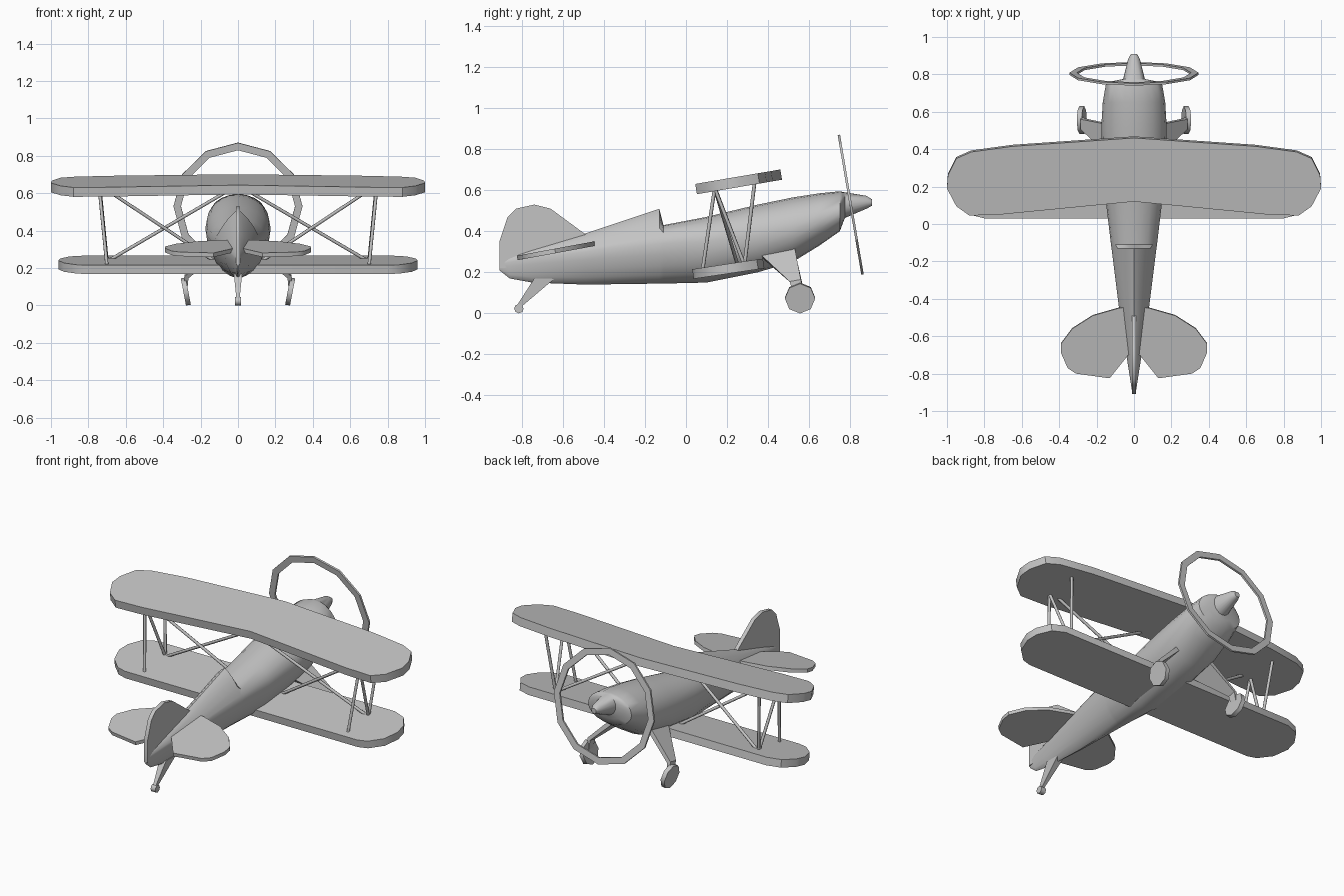
import bpy, bmesh, math
from mathutils import Vector, Matrix

cube = bpy.data.objects.get("Cube")
if cube:
    bpy.data.objects.remove(cube, do_unlink=True)

grey = bpy.data.materials.new("plain_grey")
grey.use_nodes = True
colour = (0.55, 0.55, 0.55, 1)
grey.diffuse_color = colour
grey.node_tree.nodes["Principled BSDF"].inputs["Base Color"].default_value = colour


def finish(name, bm, angle=35):
    """Turn a bmesh into a smooth object with sharp creases."""
    bmesh.ops.recalc_face_normals(bm, faces=bm.faces)
    mesh = bpy.data.meshes.new(name)
    bm.to_mesh(mesh)
    bm.free()
    mesh.materials.append(grey)
    for p in mesh.polygons:
        p.use_smooth = True
    mesh.set_sharp_from_angle(angle=math.radians(angle))
    obj = bpy.data.objects.new(name, mesh)
    bpy.context.collection.objects.link(obj)
    return obj


def loft(name, rings, angle=35):
    """Skin a list of equal point rings and cap both ends."""
    bm = bmesh.new()
    loops = [[bm.verts.new(p) for p in ring] for ring in rings]
    n = len(loops[0])
    for a, b in zip(loops, loops[1:]):
        for i in range(n):
            j = (i + 1) % n
            bm.faces.new((a[i], a[j], b[j], b[i]))
    bm.faces.new(loops[0])
    bm.faces.new(loops[-1])
    return finish(name, bm, angle)


def plate(name, points, offset):
    """Solid plate: an outline swept by an offset."""
    top = [Vector(p) for p in points]
    return loft(name, [top, [p + Vector(offset) for p in top]])


def surface(name, half, y0, z0, slope, thick):
    """Mirrored, tilted flying surface from a half outline in x, y."""
    outline = half + [(-x, y) for x, y in reversed(half) if x > 0]
    points = [(x, y, z0 + slope * (y - y0)) for x, y in outline]
    return plate(name, points, (0, slope * thick, -thick))


def rod(name, a, b, r1=0.009, r2=0.009, sides=8):
    a, b = Vector(a), Vector(b)
    d = b - a
    bm = bmesh.new()
    bmesh.ops.create_cone(bm, cap_ends=True, segments=sides, radius1=r1, radius2=r2,
                          depth=d.length)
    turn = d.to_track_quat('Z', 'Y').to_matrix().to_4x4()
    bm.transform(Matrix.Translation((a + b) / 2) @ turn)
    return finish(name, bm, 50)


# Fuselage: y, bottom, top, half width, widest height, top squeeze, bottom squeeze
stations = [
    (-0.91, 0.21, 0.26, 0.008, 0.24, 1, 1),
    (-0.86, 0.17, 0.28, 0.016, 0.25, 1.2, 1.2),
    (-0.75, 0.15, 0.315, 0.033, 0.27, 1.4, 1.2),
    (-0.49, 0.14, 0.39, 0.075, 0.3, 1.5, 1.2),
    (-0.13, 0.145, 0.51, 0.12, 0.34, 1.5, 1.1),
    (-0.11, 0.145, 0.43, 0.123, 0.34, 1, 1.1),
    (0.1, 0.15, 0.47, 0.148, 0.35, 1, 1),
    (0.35, 0.2, 0.53, 0.17, 0.38, 1, 1),
    (0.52, 0.25, 0.565, 0.175, 0.41, 1, 1),
    (0.65, 0.33, 0.585, 0.167, 0.45, 1, 1),
    (0.75, 0.4, 0.595, 0.15, 0.49, 1, 1),
    (0.765, 0.44, 0.592, 0.11, 0.52, 1, 1),
    (0.775, 0.465, 0.59, 0.058, 0.53, 1, 1),
    (0.88, 0.51, 0.573, 0.032, 0.54, 1, 1),
    (0.908, 0.525, 0.555, 0.017, 0.54, 1, 1),
]


def section(y, bottom, top, width, mid, squeeze_top, squeeze_bottom, n=20):
    ring = []
    for i in range(n):
        c, s = math.cos(math.tau * i / n), math.sin(math.tau * i / n)
        k = squeeze_top if s > 0 else squeeze_bottom
        height = (top - mid) if s > 0 else (mid - bottom)
        ring.append((width * math.copysign(abs(c) ** k, c), y,
                     mid + height * math.copysign(abs(s) ** k, s)))
    return ring


loft("fuselage", [section(*s) for s in stations], 40)

# Wings
upper = [(0, 0.46), (0.65, 0.415), (0.87, 0.385), (0.95, 0.35), (0.995, 0.26),
         (1.0, 0.19), (0.95, 0.095), (0.88, 0.045), (0.7, 0.052), (0, 0.12)]
surface("upper_wing", upper, 0.04, 0.63, 0.17, 0.05)
lower = [(0, 0.375), (0.82, 0.375), (0.9, 0.345), (0.95, 0.27), (0.96, 0.2),
         (0.93, 0.11), (0.86, 0.045), (0.8, 0.03), (0, 0.03)]
surface("lower_wing", lower, 0.03, 0.215, 0.15, 0.047)

# Tail surfaces
tail = [(0, -0.44), (0.08, -0.45), (0.22, -0.49), (0.33, -0.56), (0.39, -0.64),
        (0.39, -0.69), (0.355, -0.77), (0.31, -0.8), (0.13, -0.825), (0.03, -0.7),
        (0, -0.7)]
surface("tailplane", tail, -0.83, 0.28, 0.185, 0.022)
fin = [(-0.91, 0.22), (-0.91, 0.35), (-0.87, 0.47), (-0.83, 0.51), (-0.74, 0.53),
       (-0.66, 0.51), (-0.49, 0.385), (-0.49, 0.25)]
plate("tail_fin", [(-0.012, y, z) for y, z in fin], (0.024, 0, 0))

# Propeller ring
tilt = Matrix.Translation((0, 0.803, 0.53)) @ Matrix.Rotation(math.radians(9.6), 4, 'X')
ring_bm = bmesh.new()
profile = [(0.345, -0.006), (0.345, 0.006), (0.305, 0.006), (0.305, -0.006)]
loops = []
for i in range(12):
    a = math.tau * i / 12
    loops.append([ring_bm.verts.new(tilt @ Vector((r * math.sin(a), y, r * math.cos(a))))
                  for r, y in profile])
for i in range(12):
    p, q = loops[i], loops[(i + 1) % 12]
    for j in range(4):
        k = (j + 1) % 4
        ring_bm.faces.new((p[j], p[k], q[k], q[j]))
finish("propeller_ring", ring_bm, 25)

for side, s in (("left", 1), ("right", -1)):
    # Wing struts and bracing
    foot = (0.7 * s, 0.285, 0.235)
    rear_top = (0.74 * s, 0.14, 0.61)
    rod(side + "_rear_strut", (0.7 * s, 0.08, 0.205), rear_top)
    rod(side + "_front_strut", foot, (0.74 * s, 0.335, 0.64))
    rod(side + "_diagonal_strut", foot, rear_top)
    rod(side + "_inner_brace", foot, (0.05 * s, 0.14, 0.615))
    rod(side + "_outer_brace", (0.69 * s, 0.14, 0.61), (0.13 * s, 0.25, 0.24))

    # Landing gear leg and wheel
    root = [(0.1, 0.36, 0.28), (0.1, 0.53, 0.31), (0.13, 0.53, 0.32), (0.13, 0.36, 0.29)]
    knee = [(0.265, 0.515, 0.145), (0.265, 0.565, 0.155),
            (0.285, 0.56, 0.165), (0.285, 0.505, 0.155)]
    hub = [(0.272, 0.535, 0.07), (0.272, 0.575, 0.07),
           (0.29, 0.575, 0.07), (0.29, 0.535, 0.07)]
    loft(side + "_gear_leg", [[(x * s, y, z) for x, y, z in r] for r in (root, knee, hub)])
    rod(side + "_wheel", (0.266 * s, 0.556, 0.077), (0.292 * s, 0.556, 0.072), 0.074, 0.074)

# Tail skid
skid_top = [(-0.022, -0.74, 0.17), (0.022, -0.74, 0.17), (0.022, -0.64, 0.17), (-0.022, -0.64, 0.17)]
skid_end = [(-0.008, -0.83, 0.03), (0.008, -0.83, 0.03), (0.008, -0.805, 0.03), (-0.008, -0.805, 0.03)]
loft("tail_skid", [skid_top, skid_end])
rod("tail_wheel", (-0.016, -0.815, 0.023), (0.016, -0.815, 0.023), 0.023, 0.023)
